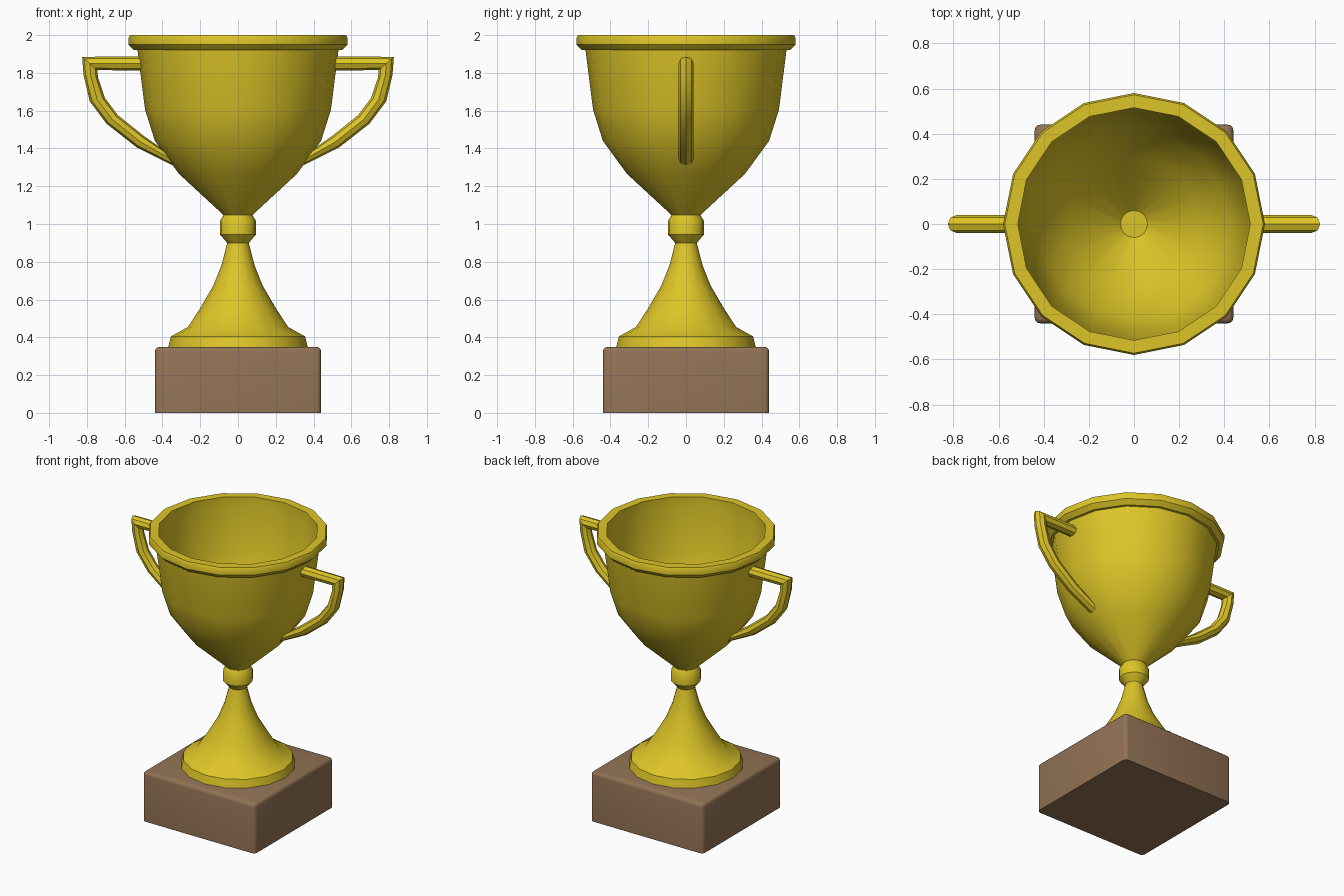
import bpy, bmesh, math

if "Cube" in bpy.data.objects:
    bpy.data.objects.remove(bpy.data.objects["Cube"])


def material(name, rgb):
    m = bpy.data.materials.new(name)
    m.diffuse_color = (*rgb, 1.0)
    m.use_nodes = True
    m.node_tree.nodes["Principled BSDF"].inputs["Base Color"].default_value = m.diffuse_color
    return m


gold = material("gold", (0.73, 0.56, 0.02))
wood = material("brown wood", (0.29, 0.17, 0.09))


def finish(name, bm, mat, angle):
    bmesh.ops.recalc_face_normals(bm, faces=bm.faces)
    me = bpy.data.meshes.new(name)
    bm.to_mesh(me)
    bm.free()
    ob = bpy.data.objects.new(name, me)
    bpy.context.collection.objects.link(ob)
    me.materials.append(mat)
    bpy.ops.object.select_all(action='DESELECT')
    ob.select_set(True)
    bpy.context.view_layer.objects.active = ob
    bpy.ops.object.shade_smooth_by_angle(angle=math.radians(angle))
    return ob


def skin(bm, rings):
    # Join neighbouring closed rings with quads
    for a, b in zip(rings, rings[1:]):
        n = len(a)
        for i in range(n):
            j = (i + 1) % n
            bm.faces.new((a[i], a[j], b[j], b[i]))


def lathe(name, profile, sides=16):
    bm = bmesh.new()
    rings = []
    for r, z in profile:
        rings.append([bm.verts.new((r * math.cos(k * math.tau / sides),
                                    r * math.sin(k * math.tau / sides), z))
                      for k in range(sides)])
    skin(bm, rings)
    bm.faces.new(rings[0])
    bm.faces.new(rings[-1])
    return finish(name, bm, gold, 32)


# Wooden plinth with rounded top and side edges
bm = bmesh.new()
bmesh.ops.create_cube(bm, size=1)
for v in bm.verts:
    v.co = (v.co.x * 0.88, v.co.y * 0.88, (v.co.z + 0.5) * 0.35)
edges = [e for e in bm.edges if max(v.co.z for v in e.verts) > 0.1]
bmesh.ops.bevel(bm, geom=edges, offset=0.025, segments=3, profile=0.5,
                affect='EDGES')
finish("plinth", bm, wood, 35)

# Flared foot, stem and knob
lathe("stem", [(0.37, 0.345), (0.355, 0.405), (0.265, 0.455), (0.2, 0.555),
               (0.13, 0.675), (0.088, 0.78), (0.057, 0.90), (0.096, 0.945),
               (0.096, 1.015), (0.076, 1.048)])

# Hollow cup with a thick rim
lathe("cup", [(0.074, 1.045), (0.312, 1.265), (0.44, 1.44), (0.492, 1.605),
              (0.532, 1.92), (0.55, 1.92), (0.58, 1.95), (0.58, 1.985),
              (0.572, 2.0), (0.515, 2.0), (0.515, 1.92), (0.475, 1.61),
              (0.423, 1.45), (0.298, 1.28), (0.06, 1.06)])

# Handle sections: outer x, z and inner x, z
sections = [(0.515, 1.887, 0.512, 1.812), (0.825, 1.885, 0.745, 1.815),
            (0.818, 1.79, 0.741, 1.775), (0.785, 1.65, 0.705, 1.668),
            (0.695, 1.53, 0.635, 1.575), (0.535, 1.405, 0.497, 1.465),
            (0.34, 1.308, 0.395, 1.393)]


def handle(name, side):
    bm = bmesh.new()
    rings = []
    for ox, oz, ix, iz in sections:
        ring = []
        for k in range(8):
            a = k * math.tau / 8
            t = (1 + math.cos(a)) / 2
            ring.append(bm.verts.new((side * (ix + (ox - ix) * t),
                                      0.04 * math.sin(a),
                                      iz + (oz - iz) * t)))
        rings.append(ring)
    skin(bm, rings)
    bm.faces.new(rings[0])
    bm.faces.new(rings[-1])
    finish(name, bm, gold, 32)


handle("right_handle", 1)
handle("left_handle", -1)
